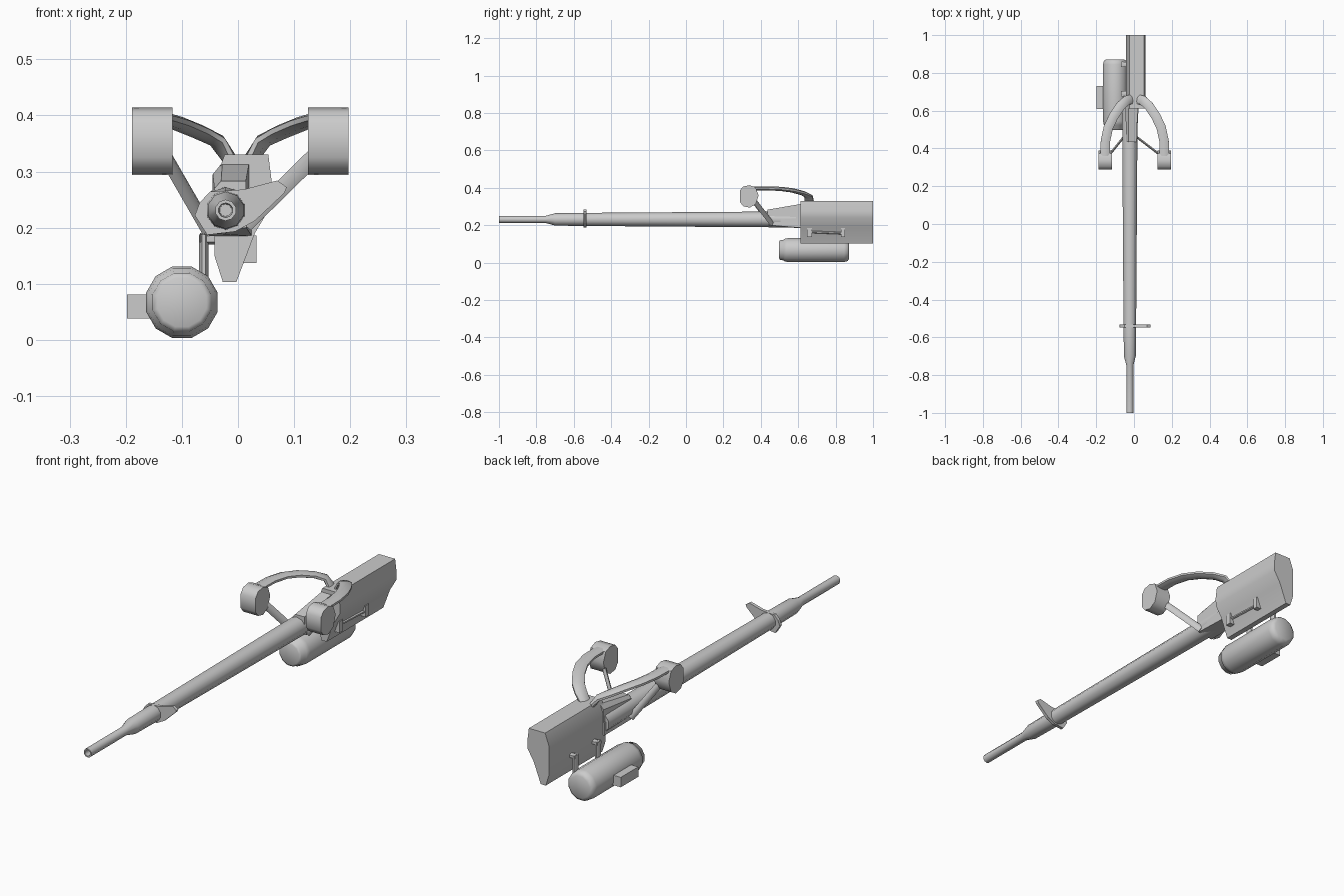
import bpy, bmesh, math
from mathutils import Vector

if "Cube" in bpy.data.objects:
    bpy.data.objects.remove(bpy.data.objects["Cube"])

CX = 0.004  # symmetry plane of the shoulder rests


def finish(name, bm, smooth=None):
    bmesh.ops.recalc_face_normals(bm, faces=bm.faces)
    me = bpy.data.meshes.new(name)
    bm.to_mesh(me)
    bm.free()
    ob = bpy.data.objects.new(name, me)
    bpy.context.collection.objects.link(ob)
    if smooth:
        bpy.ops.object.select_all(action='DESELECT')
        ob.select_set(True)
        bpy.context.view_layer.objects.active = ob
        bpy.ops.object.shade_smooth_by_angle(angle=math.radians(smooth))
    return ob


def loft(name, rings, smooth=None, caps=True):
    bm = bmesh.new()
    vs = [[bm.verts.new(p) for p in r] for r in rings]
    n = len(vs[0])
    for a, b in zip(vs, vs[1:]):
        for i in range(n):
            j = (i + 1) % n
            bm.faces.new((a[i], a[j], b[j], b[i]))
    if caps:
        bm.faces.new(vs[0])
        bm.faces.new(vs[-1])
    return finish(name, bm, smooth)


def turned(name, prof, x, z, n, smooth=45):
    """Lathe (y, radius) pairs round an axis parallel to y."""
    return loft(name, [[(x + r * math.cos(2 * math.pi * (i + .5) / n), y,
                         z + r * math.sin(2 * math.pi * (i + .5) / n))
                        for i in range(n)] for y, r in prof], smooth)


def prism(name, section, y0, y1, smooth=None):
    return loft(name, [[(x, y, z) for x, z in section] for y in (y0, y1)], smooth)


def sweep(name, pts, w, h, n=8, smooth=50):
    """Sweep an elliptical section, w wide sideways and h thick upward."""
    pts = [Vector(p) for p in pts]
    rings = []
    for i, p in enumerate(pts):
        t = (pts[min(i + 1, len(pts) - 1)] - pts[max(i - 1, 0)]).normalized()
        ref = Vector((0, 0, 1)) if abs(t.z) < .95 else Vector((0, 1, 0))
        s = t.cross(ref).normalized()
        u = s.cross(t)
        k = 1 / math.cos(math.pi / n)
        rings.append([p + k * (s * w / 2 * math.cos(2 * math.pi * (j + .5) / n)
                               + u * h / 2 * math.sin(2 * math.pi * (j + .5) / n))
                      for j in range(n)])
    return loft(name, rings, smooth)


def box(name, x0, x1, y0, y1, z0, z1):
    return prism(name, [(x0, z0), (x1, z0), (x1, z1), (x0, z1)], y0, y1)


# Barrel with slim muzzle and shallow bore
turned("barrel", [(-.94, .011), (-1, .013), (-1, .019), (-.75, .019), (-.70, .033),
                  (-.54, .035), (.30, .041), (.62, .043)], -.022, .231, 10)

# Tilted sight plate on the barrel
prism("barrel_plate", [(-.055, .187), (-.005, .193), (.03, .212), (.083, .262), (.087, .272),
                       (.07, .284), (.01, .268), (-.05, .264), (-.068, .245), (-.077, .222)],
      -.547, -.533)

# Receiver body
prism("receiver", [(-.024, .33), (.054, .33), (.061, .275), (.06, .24), (.03, .19),
                   (-.003, .103), (-.027, .103), (-.042, .15), (-.042, .28)],
      .612, 1.0, 35)

# Sloped cover ahead of the receiver
loft("front_cover", [
    [(-.042, .435, .235), (.014, .435, .235), (.014, .435, .283), (-.03, .435, .283), (-.042, .435, .27)],
    [(-.045, .63, .19), (.02, .63, .19), (.02, .63, .316), (-.028, .63, .316), (-.045, .63, .295)]])

# Lower bracket which carries the struts
loft("strut_bracket", [
    [(-.055, .445, .19), (.015, .445, .2), (.015, .445, .225), (-.055, .445, .225)],
    [(-.05, .63, .185), (.025, .63, .185), (.025, .63, .24), (-.05, .63, .24)]])

for side, s in (("left", -1), ("right", 1)):
    # Shoulder pad, a rounded block with its axis across the gun
    outline = [(.288, .325), (.288, .385), (.305, .407), (.34, .414), (.372, .402),
               (.388, .36), (.372, .312), (.34, .294), (.305, .302)]
    loft(side + "_pad", [[(CX + s * x, y, z) for y, z in outline] for x in (.121, .193)], 45)
    # Curved arm
    sweep(side + "_arm", [(CX + s * x, y, z) for x, y, z in
                          ((.157, .36, .397), (.155, .44, .397), (.14, .51, .394), (.112, .57, .386),
                           (.075, .625, .371), (.042, .655, .355), (.016, .66, .318))], .05, .022)
    # Diagonal brace
    end = (-.055, .46, .198) if s < 0 else (.015, .46, .208)
    sweep(side + "_brace", [(CX + s * .135, .365, .33), end], .012, .028, 6)

# Drum magazine with side block
turned("drum", [(.497, .045), (.502, .054), (.522, .057), (.526, .062), (.545, .066),
                (.845, .066), (.864, .061), (.872, .048)], -.1, .067, 12, 60)
box("drum_side_block", -.198, -.14, .61, .73, .038, .081)

# Hangers between drum and receiver
for i, y in enumerate((.69, .845)):
    sweep(f"drum_hanger_{i + 1}", [(-.061, y, .09), (-.061, y, .188)], .017, .03, 8)
    sweep(f"hanger_pin_{i + 1}", [(-.068, y, .18), (-.02, y, .18)], .026, .018, 6)

# Lugs and rod on the right side
for i, (y0, y1) in enumerate(((.648, .674), (.828, .85))):
    box(f"side_lug_{i + 1}", -.005, .033, y0, y1, .137, .186)
sweep("side_rod", [(.021, .65, .165), (.021, .84, .157)], .012, .011, 6)
